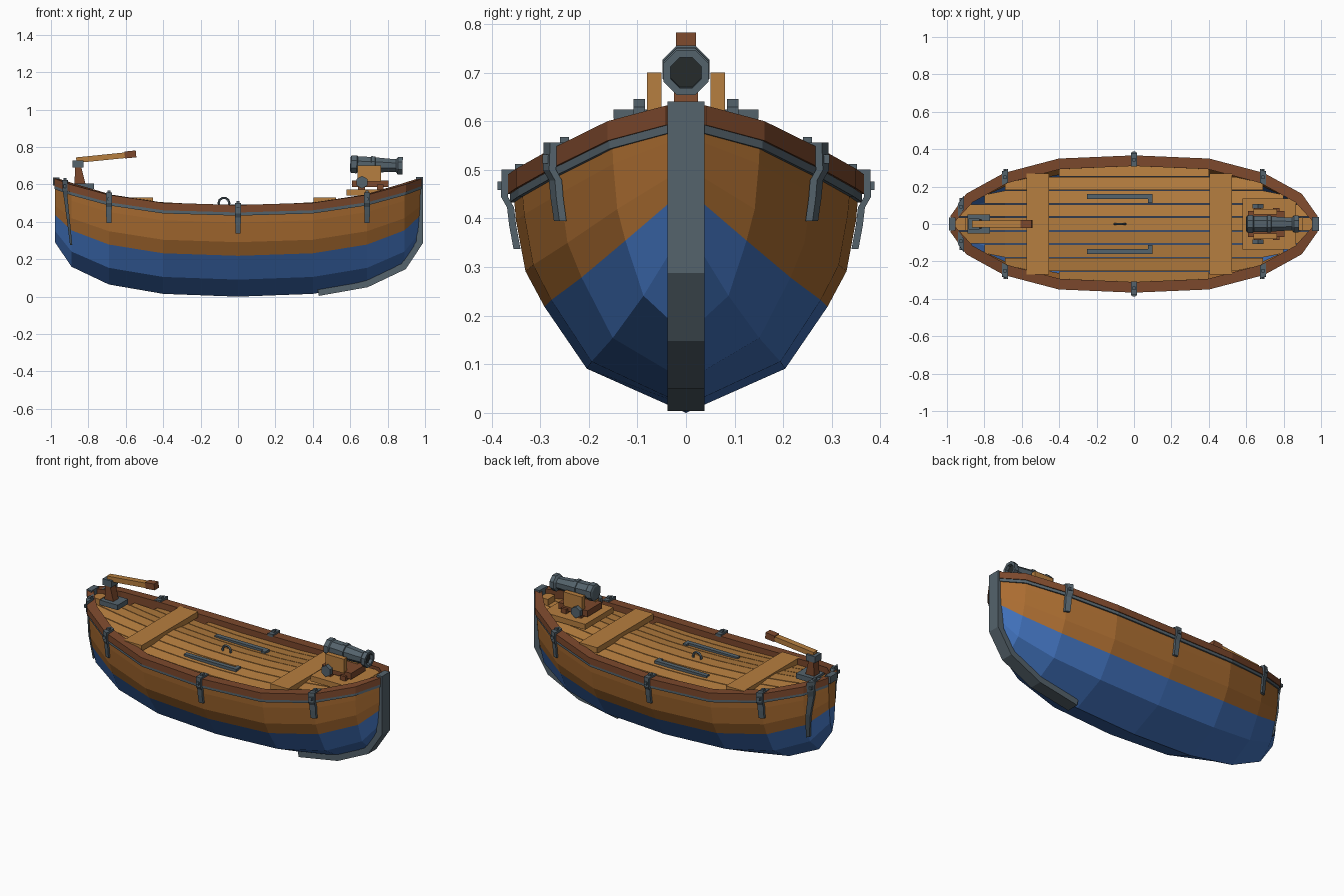
import bpy, math
from mathutils import Vector

if "Cube" in bpy.data.objects:
    bpy.data.objects.remove(bpy.data.objects["Cube"])

def mat(name, c):
    m = bpy.data.materials.new(name)
    m.diffuse_color = (*c, 1)
    m.use_nodes = True
    m.node_tree.nodes["Principled BSDF"].inputs["Base Color"].default_value = m.diffuse_color
    return m

WOOD = mat("light_wood", (0.47, 0.21, 0.05))
PLANK = mat("hull_wood", (0.40, 0.15, 0.03))
BROWN = mat("dark_wood", (0.20, 0.065, 0.025))
BLUE = mat("blue_paint", (0.05, 0.16, 0.48))
IRON = mat("iron", (0.09, 0.125, 0.15))
BORE = mat("bore_black", (0.02, 0.025, 0.025))

def mesh(name, verts, faces, m):
    me = bpy.data.meshes.new(name)
    me.from_pydata([tuple(v) for v in verts], [], faces)
    me.materials.append(m)
    o = bpy.data.objects.new(name, me)
    bpy.context.collection.objects.link(o)
    bpy.context.view_layer.objects.active = o
    bpy.ops.object.mode_set(mode='EDIT')
    bpy.ops.mesh.select_all(action='SELECT')
    bpy.ops.mesh.normals_make_consistent(inside=False)
    bpy.ops.object.mode_set(mode='OBJECT')
    return o

def loft(name, rings, m):
    n = len(rings[0])
    v = [p for r in rings for p in r]
    f = [(i*n+j, i*n+(j+1) % n, (i+1)*n+(j+1) % n, (i+1)*n+j)
         for i in range(len(rings)-1) for j in range(n)]
    f += [tuple(range(n)), tuple(range(len(v)-n, len(v)))]
    return mesh(name, v, f, m)

def box(name, x, y, z, m, tilt=0):
    c = Vector(((x[0]+x[1])/2, (y[0]+y[1])/2, (z[0]+z[1])/2))
    rings = [[(X-c.x, Y-c.y, Z-c.z) for Y, Z in
              ((y[0], z[0]), (y[1], z[0]), (y[1], z[1]), (y[0], z[1]))] for X in x]
    o = loft(name, rings, m)
    o.location, o.rotation_euler = c, (0, tilt, 0)
    return o

def turned(name, prof, axis, loc, m, n=8):
    rings = []
    for t, r in prof:
        ring = []
        for i in range(n):
            a = 2*math.pi*(i+0.5)/n
            u, w = r*math.cos(a), r*math.sin(a)
            ring.append((t, u, w) if axis == 'x' else (u, t, w))
        rings.append(ring)
    o = loft(name, rings, m)
    o.location = loc
    return o

# Half-length stations: x, half beam, sheer height, keel height
HALF = [(0, .355, .455, 0), (.4, .338, .467, .015), (.69, .262, .51, .065),
        (.89, .152, .565, .16), (.978, .034, .597, .29)]
ST = [(-x, b, s, k) for x, b, s, k in HALF[:0:-1]] + HALF
SEC = [(0, 0), (.575, .2), (.82, .48), (.93, .64), (.985, .87), (1, 1)]

def lerp_table(tab, x):
    for a, b in zip(tab, tab[1:]):
        if x <= b[0]:
            t = (x-a[0])/(b[0]-a[0])
            return [p+(q-p)*t for p, q in zip(a, b)]
    return list(tab[-1])

def hull_pt(x, f):
    _, b, s, k = lerp_table(ST, x)
    w = lerp_table([(q, p) for p, q in SEC], f)[1]
    return Vector((x, b*w, k+(s-k)*f))

# Hull skin: blue bottom, wooden topsides
def skin(name, rows, m):
    cols = [(sg, f) for sg, fs in ((-1, rows[::-1]), (1, rows)) for f in fs
            if not (sg == 1 and f == 0)]
    v = []
    for st in ST:
        for sg, f in cols:
            p = hull_pt(st[0], f)
            v.append((p.x, p.y*sg, p.z))
    n = len(cols)
    gap = None if rows[0] == 0 else len(rows)-1
    f = [(i*n+j, i*n+j+1, (i+1)*n+j+1, (i+1)*n+j) for i in range(len(ST)-1)
         for j in range(n-1) if j != gap]
    f += [tuple(range(n)), tuple(range(len(v)-n, len(v)))]
    return mesh(name, v, f, m)

skin("hull_bottom", [0, .2, .48], BLUE)
top = skin("hull_planking", [.48, .64, .87, 1], PLANK)
mod = top.modifiers.new("thickness", 'SOLIDIFY')
mod.thickness, mod.offset = .015, -1

# Rails and iron strakes swept along the sheer
def sheer_sweep(name, n0, n1, z0, z1, m):
    for sg, side in ((-1, "right"), (1, "left")):
        rings = []
        for i, (x, b, s, k) in enumerate(ST):
            p, q = ST[max(i-1, 0)], ST[min(i+1, len(ST)-1)]
            d = Vector((-(q[1]-p[1]), q[0]-p[0])).normalized()
            if i in (0, len(ST)-1):
                d = Vector((.35 if x > 0 else -.35, .6))
            rings.append([(max(-.985, min(.985, x+d.x*o)), sg*max(.004, b+d.y*o), s+z)
                          for o, z in ((n0, z0), (n1, z0), (n1, z1), (n0, z1))])
        loft(name + "_" + side, rings, m)

sheer_sweep("rail", -.045, .012, -.005, .035, BROWN)
sheer_sweep("inner_bulwark", -.038, -.012, -.05, 0, BROWN)
sheer_sweep("iron_strake", -.005, .007, -.022, -.003, IRON)

# Cambered deck planks trimmed to the hull
def deck_z(x, y):
    return .495 + .09*x*x - .13*abs(y)

XS = [-.93, -.89, -.8, -.69, -.55, -.4, -.2, 0, .2, .4, .55, .69, .8, .89, .93]
for i, (a, b) in enumerate([(-.035, .035), (.04, .105), (.11, .178), (.183, .25), (.255, .325)]):
    for sg in ((1,) if i == 0 else (1, -1)):
        rings = []
        for x in XS:
            lim = lerp_table(ST, x)[1]-.045
            if lim <= max(a, 0)+.004:
                continue
            y0, y1 = max(a, -lim), min(b, lim)
            rings.append([(x, sg*y, deck_z(x, y)+dz) for y, dz in
                          ((y0, -.02), (y1, -.02), (y1, 0), (y0, 0))])
        loft("deck_plank", rings, WOOD)

# Stem plate running under the bow
path = [Vector(p) for p in ((.978, .64), (.978, .29), (.89, .157), (.69, .062), (.43, .016))]
rings = []
for i, p in enumerate(path):
    t = (path[min(i+1, 4)]-path[max(i-1, 0)]).normalized()
    nrm = Vector((-t.y, t.x))
    o = p+nrm*.012
    q = p-nrm*.025
    rings.append([(q.x, -.038, q.y), (q.x, .038, q.y), (o.x, .038, o.y), (o.x, -.038, o.y)])
loft("stem_plate", rings, IRON)
box("stern_cap", (-.99, -.955), (-.035, .035), (.595, .637), IRON)
for sg in (-1, 1):
    box("breast_hook", tuple(sorted((sg*.965, sg*.9))), (-.035, .035), (.56, .6), WOOD)

# Iron straps over the rail, with bolts
def strap(x, sg, f_end, w0, w1, x_end):
    s0 = hull_pt(x, 1)
    pts = [s0+Vector((0, -.047, .037)), s0+Vector((0, .016, .037)), s0+Vector((0, .018, -.01))]
    pts += [hull_pt(x+(x_end-x)*t, .95+(f_end-.95)*t)+Vector((0, .008, 0)) for t in (.1, .5, 1)]
    e, g = hull_pt(x+.03, 1), hull_pt(x-.03, 1)
    slope = (e.y-g.y)/.06
    rings = []
    for i, p in enumerate(pts):
        w = (w0+(w1-w0)*i/5)/2
        out = Vector((0, 0, .009)) if i == 0 else Vector((0, .008, .009 if i == 1 else 0))
        ring = [p+Vector((u*w, u*w*slope, 0))+o for u, o in
                ((-1, out*-.8), (1, out*-.8), (1, out), (-1, out))]
        rings.append([(v.x, sg*v.y, v.z) for v in ring])
    loft("iron_strap", rings, IRON)
    for dy, dz in ((-.012, .048), (.024, .012)):
        y = sg*(s0.y+dy)
        box("bolt", (x-.009, x+.009), (y-.009, y+.009), (s0.z+dz-.009, s0.z+dz+.009), IRON)

for sg in (-1, 1):
    for x in (-.69, 0, .69):
        strap(x, sg, .74, .034, .028, x)
    strap(-.925, sg, .28, .034, .012, -.892)

# Seats
for n, x in (("stern_seat", -.515), ("bow_seat", .465)):
    box(n, (x-.06, x+.06), (-.27, .27), (.495, .53), WOOD)

# Deck hooks and ring
for sg in (-1, 1):
    box("hook_bar", (-.25, .1), tuple(sorted((sg*.133, sg*.16))), (.472, .492), IRON)
    box("hook_tip", (.075, .1), tuple(sorted((sg*.113, sg*.14))), (.474, .492), IRON)
bpy.ops.mesh.primitive_torus_add(major_segments=10, minor_segments=5, major_radius=.028,
                                 minor_radius=.007, location=(-.075, 0, .5),
                                 rotation=(math.pi/2, 0, 0))
bpy.context.object.name = "deck_ring"
bpy.context.object.data.materials.append(IRON)

# Tiller
box("tiller_base", (-.89, -.77), (-.05, .05), (.575, .605), IRON)
loft("tiller_post", [[(x, y, z) for x, y in ((a, -.025), (b, -.025), (b, .025), (a, .025))]
                     for a, b, z in ((-.875, -.815, .6), (-.87, -.84, .7))], BROWN)
box("tiller_collar", (-.885, -.825), (-.03, .03), (.69, .728), IRON)
box("tiller_arm", (-.865, -.6), (-.018, .018), (.728, .758), WOOD, -.1)
box("tiller_grip", (-.606, -.545), (-.021, .021), (.742, .779), BROWN, -.1)

# Cannon, carriage and platform
box("cannon_platform", (.58, .865), (-.135, .135), (.54, .573), WOOD)
box("carriage_base", (.61, .805), (-.07, .07), (.585, .622), BROWN)
for x in (.66, .76):
    box("carriage_axle", (x-.018, x+.018), (-.085, .085), (.57, .6), BROWN)
for sg in (-1, 1):
    box("carriage_cheek", (.64, .765), tuple(sorted((sg*.05, sg*.08))), (.615, .7), WOOD)
    turned("carriage_wheel", [(-.012, .034), (.012, .034)], 'y', (.663, sg*.096, .612), IRON, 6)
prof = [(-.14, .038), (-.135, .05), (-.105, .052), (-.1, .046), (-.03, .046), (-.028, .05),
        (-.008, .05), (-.006, .044), (.09, .037), (.105, .037), (.115, .05), (.14, .05),
        (.14, .034), (.09, .032)]
barrel = turned("cannon_barrel", prof, 'x', (.74, 0, .704), IRON)
bore = turned("cannon_bore", [(.09, .031), (.122, .033)], 'x', (.74, 0, .704), BORE)
for o in (barrel, bore):
    o.rotation_euler = (0, .03, 0)
